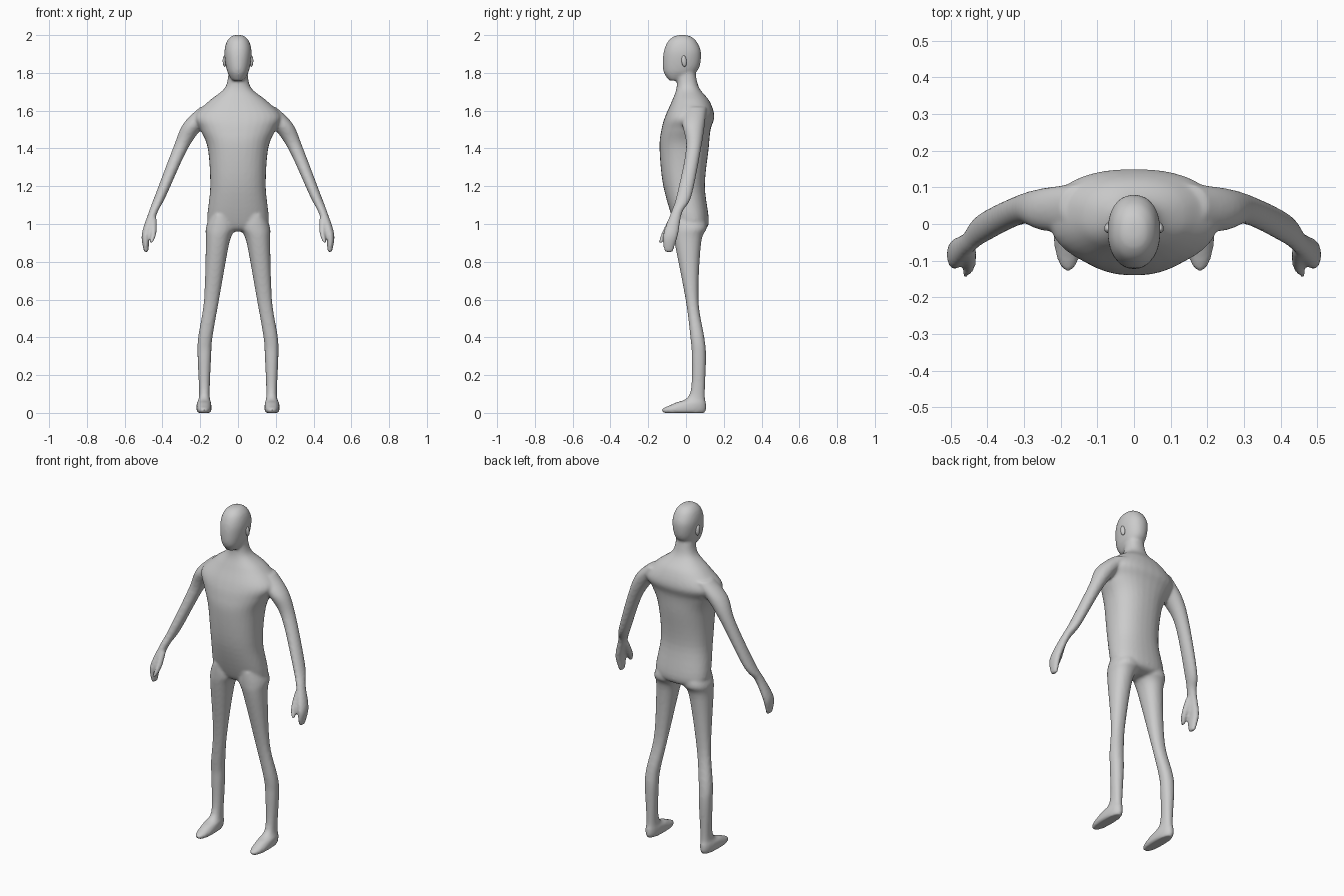
import bpy, bmesh
from math import sin, cos, pi, copysign
from mathutils import Vector

default_cube = bpy.data.objects.get("Cube")
if default_cube:
    bpy.data.objects.remove(default_cube)

# One plain grey for the whole figure
grey = bpy.data.materials.new("plain_grey")
grey.use_nodes = True
colour = (0.6, 0.6, 0.6, 1)
grey.diffuse_color = colour
grey.node_tree.nodes["Principled BSDF"].inputs["Base Color"].default_value = colour

SEGMENTS = 32
STEPS = 6


def spline(a, b, c, d, t):
    """Catmull-Rom blend between b and c."""
    return b + 0.5 * t * (c - a + t * (2 * a - 5 * b + 4 * c - d + t * (3 * (b - c) + d - a)))


def refine(sections):
    """Add smooth in-between sections to a list of sections."""
    sections = [Vector(section) for section in sections]
    last = len(sections) - 1
    result = []
    for i in range(last):
        near = [sections[max(0, min(last, i + k))] for k in (-1, 0, 1, 2)]
        result += [spline(*near, step / STEPS) for step in range(STEPS)]
    return result + [sections[last]]


def rounded(value, power):
    """Bend a sine or cosine so that an ellipse becomes slightly boxy."""
    return copysign(abs(value) ** (2 / power), value)


def loft(bm, sections, side=1, power=2):
    """Closed skin over level sections: height, centre x, centre y, half width, half depth."""
    rings = []
    for z, x, y, width, depth in refine(sections):
        ring = []
        for k in range(SEGMENTS):
            angle = 2 * pi * k / SEGMENTS
            across = x + width * rounded(cos(angle), power)
            along = y + depth * rounded(sin(angle), power)
            ring.append(bm.verts.new((side * across, along, z)))
        rings.append(ring)
    faces = [bm.faces.new(rings[0]), bm.faces.new(rings[-1])]
    for low, high in zip(rings, rings[1:]):
        for k in range(SEGMENTS):
            following = (k + 1) % SEGMENTS
            faces.append(bm.faces.new((low[k], low[following], high[following], high[k])))
    bmesh.ops.recalc_face_normals(bm, faces=faces)


def make_object(name, bm):
    """Turn a finished bmesh into a smooth grey object."""
    mesh = bpy.data.meshes.new(name)
    bm.to_mesh(mesh)
    bm.free()
    mesh.materials.append(grey)
    for polygon in mesh.polygons:
        polygon.use_smooth = True
    obj = bpy.data.objects.new(name, mesh)
    bpy.context.collection.objects.link(obj)
    return obj


# Pelvis, chest, shoulders and neck
torso = [
    (0.96, 0, 0.02, 0.08, 0.04),
    (1, 0, 0.03, 0.16, 0.09),
    (1.2, 0, -0.01, 0.147, 0.11),
    (1.4, 0, -0.01, 0.16, 0.13),
    (1.5, 0, 0, 0.2, 0.13),
    (1.57, 0, 0.02, 0.23, 0.13),
    (1.65, 0, 0.025, 0.155, 0.1),
    (1.72, 0, 0.01, 0.07, 0.06),
    (1.8, 0, 0, 0.05, 0.05),
]

# Head from chin to crown
head = [
    (1.76, 0, -0.06, 0.03, 0.03),
    (1.81, 0, -0.03, 0.058, 0.09),
    (1.9, 0, -0.02, 0.072, 0.1),
    (1.96, 0, -0.02, 0.062, 0.08),
    (1.99, 0, -0.02, 0.04, 0.05),
    (2, 0, -0.02, 0.02, 0.02),
]

# Arm and mitten hand, with a separate thumb
arm = [
    (1.62, 0.14, 0.05, 0.06, 0.06),
    (1.53, 0.23, 0.04, 0.06, 0.06),
    (1.4, 0.305, 0.04, 0.04, 0.04),
    (1.15, 0.41, -0.01, 0.03, 0.04),
    (1.06, 0.45, -0.05, 0.024, 0.03),
    (0.95, 0.486, -0.08, 0.023, 0.04),
    (0.88, 0.488, -0.09, 0.016, 0.03),
    (0.85, 0.485, -0.09, 0.01, 0.02),
]
thumb = [
    (1.03, 0.45, -0.07, 0.02, 0.02),
    (0.95, 0.447, -0.11, 0.015, 0.02),
    (0.9, 0.46, -0.135, 0.01, 0.012),
]

# Leg and foot
leg = [
    (1.05, 0.09, 0.01, 0.05, 0.08),
    (0.98, 0.092, 0.02, 0.078, 0.09),
    (0.9, 0.108, 0.01, 0.062, 0.07),
    (0.6, 0.14, 0.032, 0.04, 0.034),
    (0.4, 0.173, 0.06, 0.038, 0.037),
    (0.3, 0.178, 0.068, 0.036, 0.038),
    (0.1, 0.178, 0.06, 0.028, 0.04),
    (0.05, 0.18, 0.02, 0.038, 0.086),
    (0.02, 0.18, -0.01, 0.04, 0.117),
    (0, 0.18, -0.01, 0.034, 0.11),
]

# Merge the parts into one smooth skin
bm = bmesh.new()
loft(bm, torso, power=2.3)
loft(bm, head, power=2.2)
for side in (-1, 1):
    loft(bm, arm, side)
    loft(bm, thumb, side)
    loft(bm, leg, side, power=2.2)
body = make_object("body", bm)

skin = body.modifiers.new("merge", 'REMESH')
skin.mode = 'VOXEL'
skin.voxel_size = 0.008
skin.use_smooth_shade = True
relax = body.modifiers.new("relax", 'SMOOTH')
relax.factor = 0.5
relax.iterations = 6

# Small flat ears
for side, name in ((1, "left_ear"), (-1, "right_ear")):
    bm = bmesh.new()
    bmesh.ops.create_uvsphere(bm, u_segments=16, v_segments=10, radius=1)
    bmesh.ops.scale(bm, vec=(0.01, 0.014, 0.03), verts=bm.verts)
    ear = make_object(name, bm)
    ear.location = (side * 0.071, -0.01, 1.862)
    ear.rotation_euler = (0.12, 0, side * 0.2)
